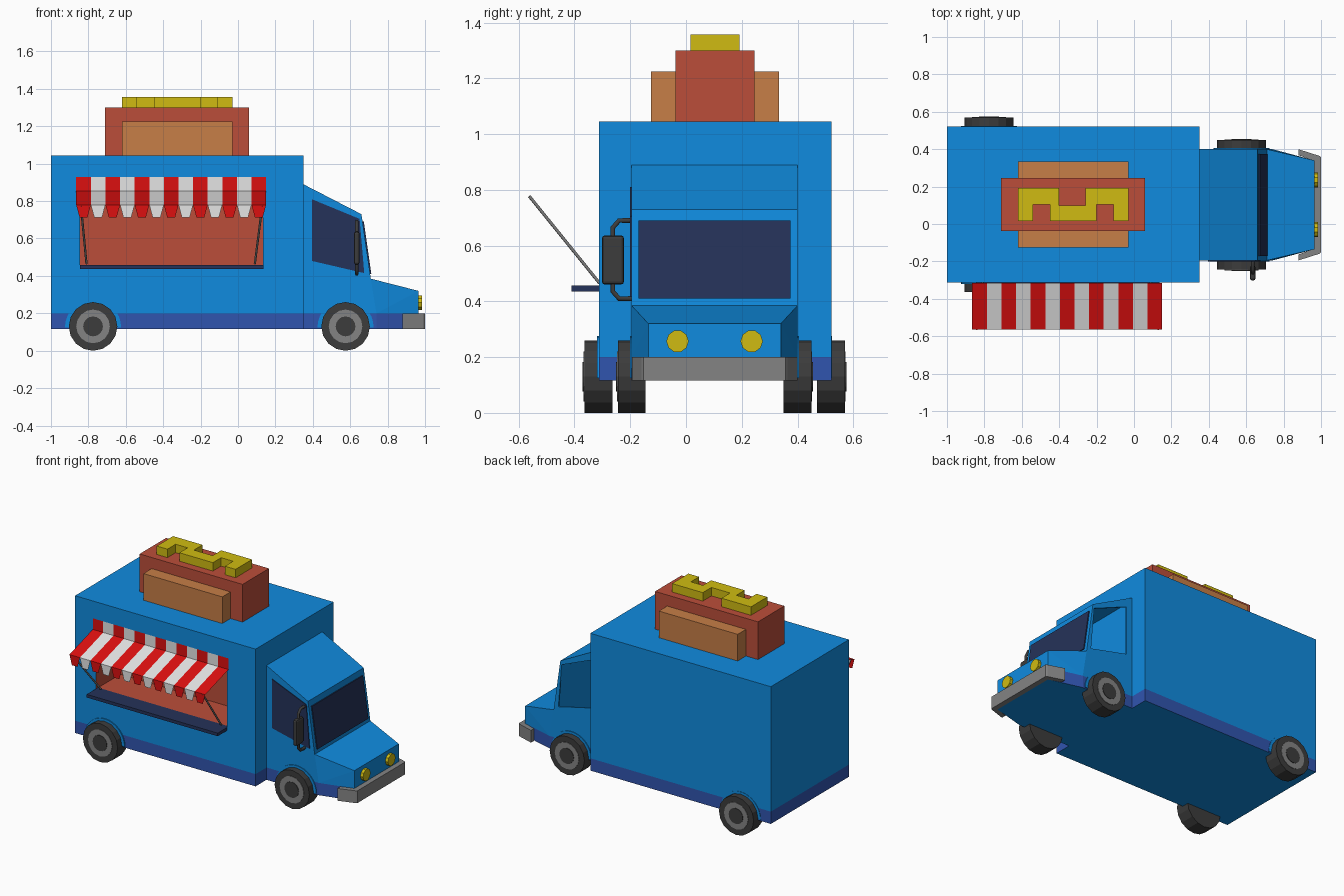
import bpy, bmesh, math
from mathutils import Vector

if "Cube" in bpy.data.objects:
    bpy.data.objects.remove(bpy.data.objects["Cube"])


def material(name, *rgb):
    m = bpy.data.materials.new(name)
    m.use_nodes = True
    m.diffuse_color = (*rgb, 1)
    m.node_tree.nodes["Principled BSDF"].inputs["Base Color"].default_value = (*rgb, 1)
    return m


BLUE = material("body blue", 0.005, 0.26, 0.74)
STRIPE = material("skirt blue", 0.03, 0.09, 0.43)
RED = material("awning red", 0.72, 0.005, 0.005)
WHITE = material("awning white", 0.78, 0.78, 0.78)
SAUSAGE = material("sausage red", 0.5, 0.076, 0.042)
BUN = material("bun brown", 0.57, 0.21, 0.063)
MUSTARD = material("mustard yellow", 0.63, 0.5, 0.006)
NAVY = material("glass navy", 0.018, 0.032, 0.1)
TYRE = material("rubber black", 0.045, 0.045, 0.045)
GREY = material("metal grey", 0.23, 0.23, 0.23)

MID = 0.1025  # centre line of the vehicle


def mesh_object(name, bm, *mats):
    bmesh.ops.recalc_face_normals(bm, faces=bm.faces)
    me = bpy.data.meshes.new(name)
    bm.to_mesh(me)
    bm.free()
    ob = bpy.data.objects.new(name, me)
    bpy.context.collection.objects.link(ob)
    for m in mats:
        me.materials.append(m)
    return ob


def prism(name, pts, axis, a, b, *mats):
    """Extrude a flat outline along an axis from a to b."""
    place = {"x": lambda p, t: (t, *p), "y": lambda p, t: (p[0], t, p[1]),
             "z": lambda p, t: (*p, t)}[axis]
    bm = bmesh.new()
    face = bm.faces.new([bm.verts.new(place(p, a)) for p in pts])
    new = bmesh.ops.extrude_face_region(bm, geom=[face])["geom"]
    shift = Vector(place((0, 0), b - a))
    bmesh.ops.translate(bm, vec=shift, verts=[v for v in new if isinstance(v, bmesh.types.BMVert)])
    return mesh_object(name, bm, *mats)


def box(name, x, y, z, *mats):
    return prism(name, [(x[0], y[0]), (x[1], y[0]), (x[1], y[1]), (x[0], y[1])], "z", *z, *mats)


def circle(cx, cy, r, n, start=0.0, sweep=math.tau):
    count = n if sweep == math.tau else n + 1
    return [(cx + r * math.cos(start + sweep * i / n), cy + r * math.sin(start + sweep * i / n))
            for i in range(count)]


def rod(name, points, r, mat):
    cu = bpy.data.curves.new(name, "CURVE")
    cu.dimensions = "3D"
    cu.bevel_depth = r
    cu.bevel_resolution = 1
    cu.use_fill_caps = True
    sp = cu.splines.new("POLY")
    sp.points.add(len(points) - 1)
    for p, co in zip(sp.points, points):
        p.co = (*co, 1)
    cu.materials.append(mat)
    ob = bpy.data.objects.new(name, cu)
    bpy.context.collection.objects.link(ob)
    return ob


def carve(ob, cutter):
    mod = ob.modifiers.new("carve", "BOOLEAN")
    mod.operation, mod.solver, mod.object = "DIFFERENCE", "EXACT", cutter
    bpy.context.view_layer.objects.active = ob
    bpy.ops.object.modifier_apply(modifier=mod.name)
    bpy.data.objects.remove(cutter)


def add_skirt(ob):
    """Cut a line round the shell and colour its low upright faces."""
    bm = bmesh.new()
    bm.from_mesh(ob.data)
    bmesh.ops.bisect_plane(bm, geom=bm.verts[:] + bm.edges[:] + bm.faces[:],
                           plane_co=(0, 0, 0.2), plane_no=(0, 0, 1))
    bm.normal_update()
    for f in bm.faces:
        low = f.calc_center_median().z < 0.199 and abs(f.normal.z) < 0.5
        f.material_index = 1 if low else 0
    bm.to_mesh(ob.data)
    bm.free()


# Cargo box with a recessed serving hatch
body = box("cargo_box", (-1, 0.35), (-0.312, 0.522), (0.117, 1.045), BLUE, STRIPE, SAUSAGE)
carve(body, box("hatch_cutter", (-0.845, 0.135), (-0.5, -0.05), (0.455, 0.87)))
add_skirt(body)
for f in body.data.polygons:
    c = f.center
    if -0.9 < c.x < 0.2 and -0.311 < c.y < -0.04 and 0.45 < c.z < 0.9:
        f.material_index = 2

# Hollow cab with an open window on the far side
cab = prism("cab", [(0.34, 0.117), (0.34, 0.895), (0.66, 0.73), (0.71, 0.385), (0.74, 0.2), (0.74, 0.117)],
            "y", -0.195, 0.4, BLUE, STRIPE)
carve(cab, prism("cavity_cutter", [(0.33, 0.21), (0.33, 0.88), (0.645, 0.717), (0.695, 0.385), (0.715, 0.21)],
                 "y", -0.185, 0.39))
window = [(0.395, 0.81), (0.65, 0.705), (0.675, 0.415), (0.395, 0.48)]
carve(cab, prism("window_cutter", window, "y", 0.3, 0.5))
add_skirt(cab)
prism("side_window", window, "y", -0.2, -0.194, NAVY)
prism("windshield", [(0.666, 0.69), (0.673, 0.69), (0.713, 0.41), (0.706, 0.41)], "y", -0.17, 0.375, NAVY)

# Tapered nose
bm = bmesh.new()
for x, z, half in ((0.71, 0.385, 0.2975), (0.74, 0.2, 0.2975), (0.74, 0.117, 0.2975),
                   (0.965, 0.32, 0.2375), (0.965, 0.117, 0.2375)):
    for side in (-1, 1):
        bm.verts.new((x, MID + side * half, z))
bmesh.ops.convex_hull(bm, input=bm.verts)
nose = mesh_object("nose", bm, BLUE, STRIPE)
add_skirt(nose)

# Bumper and headlights
outline = [(0.88, 0.297), (0.99, 0.262), (1.0, 0.255)]
inner = [(0.965, 0.235), (0.88, 0.265)]
half = outline + inner
bumper = [(x, MID + w) for x, w in outline]
bumper += [(x, MID - w) for x, w in reversed(outline)]
bumper += [(x, MID - w) for x, w in reversed(inner)] + [(x, MID + w) for x, w in inner]
prism("bumper", bumper, "z", 0.117, 0.2, GREY)
for side, label in ((-1, "right"), (1, "left")):
    prism(f"headlight_{label}", circle(MID + side * 0.133, 0.257, 0.04, 10), "x", 0.96, 0.985, MUSTARD)

# Wheels with hub plates and arches
for axle, wx, reach, wall in (("front", 0.575, 0.347, 0.2975), ("rear", -0.775, 0.467, 0.417)):
    for side, label in ((-1, "right"), (1, "left")):
        name = f"{axle}_{label}"
        out = MID + side * reach
        prism(f"tyre_{name}", circle(wx, 0.13, 0.13, 16), "y", out - side * 0.1, out, TYRE)
        prism(f"rim_{name}", circle(wx, 0.13, 0.09, 16), "y", out, out + side * 0.003, GREY)
        prism(f"hub_{name}", circle(wx, 0.13, 0.053, 16), "y", out, out + side * 0.006, TYRE)
        skin = MID + side * wall
        prism(f"arch_{name}", circle(wx, 0.125, 0.15, 16, 0, math.pi), "y",
              skin - side * 0.002, skin + side * 0.005, BLUE)

# Wing mirror on a bent bracket
rod("mirror_bracket", [(0.635, -0.19, 0.69), (0.635, -0.24, 0.69), (0.635, -0.262, 0.665),
                       (0.635, -0.262, 0.435), (0.635, -0.24, 0.41), (0.635, -0.19, 0.41)], 0.01, TYRE)
mirror = box("wing_mirror", (0.62, 0.65), (-0.302, -0.222), (0.46, 0.637), TYRE)
bev = mirror.modifiers.new("rounding", "BEVEL")
bev.width, bev.segments = 0.012, 2

# Striped awning with a pointed valance
bm = bmesh.new()
count, left, width = 13, -0.865, 0.0781
rows = [(-0.316, 0.93, 0), (-0.316, 0.855, 0), (-0.565, 0.78, 0), (-0.565, 0.713, 0.018)]
for i in range(count):
    a, b = left + i * width, left + (i + 1) * width
    ring = [(bm.verts.new((a + t, y, z)), bm.verts.new((b - t, y, z))) for y, z, t in rows]
    for (p, q), (r, s) in zip(ring, ring[1:]):
        bm.faces.new((p, r, s, q)).material_index = i % 2
mesh_object("awning", bm, RED, WHITE)
rod("awning_strut_rear", [(-0.84, -0.562, 0.777), (-0.81, -0.31, 0.465)], 0.006, GREY)
rod("awning_strut_front", [(0.13, -0.562, 0.777), (0.09, -0.31, 0.465)], 0.006, GREY)

# Serving counter
box("counter", (-0.845, 0.135), (-0.41, -0.29), (0.436, 0.457), NAVY)

# Rooftop hot dog
box("sausage", (-0.71, 0.06), (-0.037, 0.245), (1.04, 1.3), SAUSAGE)
box("bun_right", (-0.62, -0.03), (-0.125, -0.03), (1.04, 1.225), BUN)
box("bun_left", (-0.62, -0.03), (0.24, 0.333), (1.04, 1.225), BUN)
lo, mid_y, hi = 0.017, 0.105, 0.192
zigzag = [(-0.62, lo), (-0.54, lo), (-0.54, mid_y), (-0.45, mid_y), (-0.45, lo), (-0.2, lo),
          (-0.2, mid_y), (-0.11, mid_y), (-0.11, lo), (-0.03, lo), (-0.03, hi), (-0.26, hi),
          (-0.26, mid_y - 0.005), (-0.4, mid_y - 0.005), (-0.4, hi), (-0.62, hi)]
prism("mustard", zigzag, "z", 1.295, 1.357, MUSTARD)
